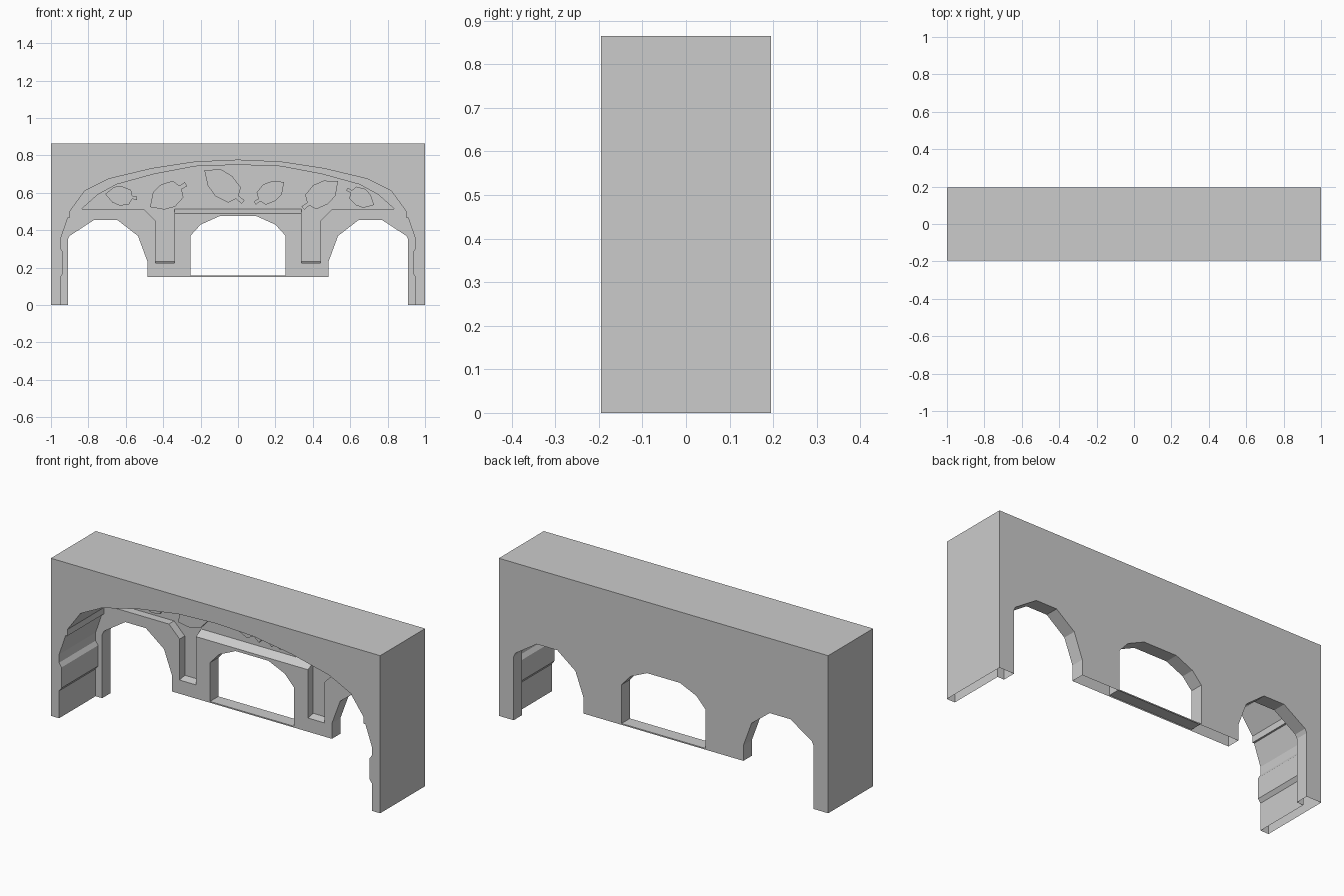
import bpy, bmesh
from mathutils import Vector

if "Cube" in bpy.data.objects:
    bpy.data.objects.remove(bpy.data.objects["Cube"])

WALL, RECESS, BACK = 0.122, 0.167, 0.195   # depths of wall face, recess, back


def prism(name, pts, a, b, axis='Y'):
    """Extrude an (x, z) profile along y, or a (y, z) profile along x."""
    bm = bmesh.new()
    to3 = (lambda u, v: (u, a, v)) if axis == 'Y' else (lambda u, v: (a, u, v))
    face = bm.faces.new([bm.verts.new(to3(u, v)) for u, v in pts])
    move = Vector((0, b - a, 0)) if axis == 'Y' else Vector((b - a, 0, 0))
    new = bmesh.ops.extrude_face_region(bm, geom=[face])['geom']
    bmesh.ops.translate(bm, vec=move, verts=[g for g in new if isinstance(g, bmesh.types.BMVert)])
    bmesh.ops.recalc_face_normals(bm, faces=bm.faces)
    me = bpy.data.meshes.new(name)
    bm.to_mesh(me)
    bm.free()
    ob = bpy.data.objects.new(name, me)
    bpy.context.collection.objects.link(ob)
    return ob


def mirrored(half):
    """Close a left-half profile by mirroring it across x = 0."""
    return half + [(-x, z) for x, z in reversed(half) if x != 0]


def cut(ob, cutter):
    cutter.hide_render = True
    mod = ob.modifiers.new("cut", 'BOOLEAN')
    mod.operation, mod.solver, mod.object = 'DIFFERENCE', 'EXACT', cutter
    bpy.context.view_layer.objects.active = ob
    bpy.ops.object.modifier_apply(modifier=mod.name)
    bpy.data.objects.remove(cutter)


# Main block
block = prism("arcade_wall", [(-1, 0), (1, 0), (1, .865), (-1, .865)], -BACK, BACK)

# Deep front vault
vault = [(-.95, -.1), (-.95, .15), (-.935, .17), (-.935, .283), (-.95, .305),
         (-.95, .35), (-.91, .465), (-.9, .465), (-.9, .5), (-.82, .61),
         (-.69, .675), (-.46, .73), (-.23, .765), (0, .775)]
cut(block, prism("vault_cutter", mirrored(vault), -.3, WALL))

# Two side archways and the space under the middle wall
sides = [(-.91, -.1), (-.91, .35), (-.9, .37), (-.77, .455), (-.645, .455),
         (-.535, .37), (-.485, .235), (-.485, .15)]
cut(block, prism("side_arch_cutter", mirrored(sides), .05, .3))

# Middle window
window = [(-.255, .157), (-.255, .37), (-.2, .43), (-.1, .475)]
cut(block, prism("window_cutter", mirrored(window), .05, .3))

# Recessed panel above, with two channels going down
panel = [(-.34, .515), (-.34, .225), (-.44, .225), (-.44, .45), (-.505, .515),
         (-.835, .515), (-.75, .59), (-.65, .645), (-.45, .7), (-.23, .742), (0, .75)]
cut(block, prism("panel_cutter", mirrored(panel), .05, RECESS))

# Sloped ledge over the window
cut(block, prism("ledge_cutter", [(.1, .478), (RECESS, .515), (RECESS, .53), (.1, .53)],
                 -.35, .35, 'X'))

# The underside is open
bm = bmesh.new()
bm.from_mesh(block.data)
bm.normal_update()
bmesh.ops.delete(bm, geom=[f for f in bm.faces if f.normal.z < -.99
                           and f.calc_center_median().z < .152], context='FACES')
bm.to_mesh(block.data)
bm.free()

# Sloped sills at the foot of the channels
for s, side in ((-1, "left"), (1, "right")):
    prism("channel_sill_" + side, [(WALL + .003, .225), (RECESS, .225), (RECESS, .234)],
          s * .39 - .05, s * .39 + .05, 'X')

# Leaf reliefs: tip, stem end, half width
leaf = [(0, 0), (.25, .85), (.5, 1), (.78, .75), (.85, .15), (1, .18),
        (1, -.18), (.85, -.15), (.78, -.75), (.5, -1), (.25, -.75)]
for i, (tip, stem, w) in enumerate([
        ((-.71, .594), (-.54, .572), .052), ((-.47, .524), (-.278, .647), .07),
        ((-.18, .722), (.027, .551), .07), ((.246, .658), (.09, .545), .055),
        ((.535, .663), (.347, .519), .064), ((.727, .535), (.583, .62), .05)]):
    t, d = Vector(tip), Vector(stem) - Vector(tip)
    n = Vector((-d.y, d.x)).normalized() * w
    prism(f"leaf_relief_{i + 1}", [tuple(t + d * u + n * v) for u, v in leaf],
          RECESS - .015, RECESS + .002)
